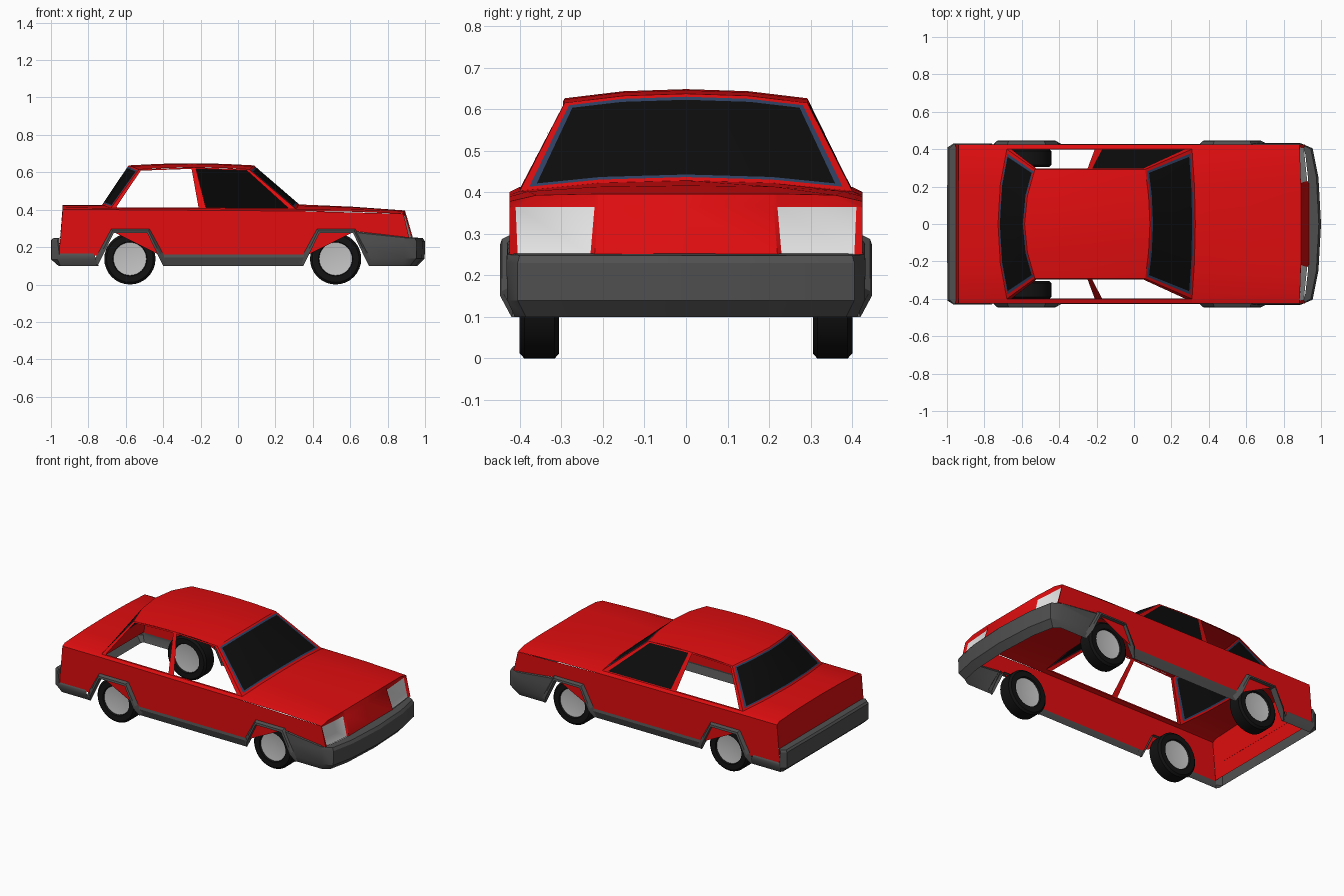
import bpy, bmesh, math
from mathutils import Vector

if "Cube" in bpy.data.objects:
    bpy.data.objects.remove(bpy.data.objects["Cube"])


def material(name, color):
    m = bpy.data.materials.new(name)
    m.diffuse_color = (*color, 1)
    m.use_nodes = True
    m.node_tree.nodes["Principled BSDF"].inputs["Base Color"].default_value = m.diffuse_color
    return m


RED = material("red_paint", (0.75, 0.004, 0.005))
GREY = material("grey_plastic", (0.08, 0.08, 0.08))
BLACK = material("black_glass", (0.004, 0.004, 0.004))
BLUE = material("blue_seal", (0.03, 0.055, 0.13))
LAMP = material("lamp_white", (0.8, 0.8, 0.8))
TYRE = material("tyre_black", (0.006, 0.006, 0.006))
HUB = material("hub_silver", (0.55, 0.55, 0.55))


def finish(name, bm, mats, closed=False):
    bmesh.ops.remove_doubles(bm, verts=bm.verts, dist=1e-4)
    bm.normal_update()
    if closed:
        bmesh.ops.recalc_face_normals(bm, faces=bm.faces)
    else:  # open shells: point every face away from the car's long axis
        for f in bm.faces:
            c = f.calc_center_median()
            if f.normal.dot(c - Vector((c.x * 0.8, 0, 0.25))) < 0:
                f.normal_flip()
    me = bpy.data.meshes.new(name)
    bm.to_mesh(me)
    bm.free()
    for m in mats:
        me.materials.append(m)
    me.shade_smooth()
    me.set_sharp_from_angle(angle=math.radians(28))
    ob = bpy.data.objects.new(name, me)
    bpy.context.collection.objects.link(ob)
    return ob


def loft(name, rows, mats, rule=lambda i, j: 0, closed=False):
    """Skin a grid of points; rule gives the material of a cell, None = open."""
    bm = bmesh.new()
    g = [[bm.verts.new(p) for p in r] for r in rows]
    for i in range(len(g) - 1):
        for j in range(len(g[0]) - 1):
            k = rule(i, j)
            if k is not None:
                f = bm.faces.new((g[i][j], g[i][j + 1], g[i + 1][j + 1], g[i + 1][j]))
                f.material_index = k
    return finish(name, bm, mats, closed)


def both(half):
    """Mirror a row that runs from y = 0 outwards."""
    return [(x, -y, z) for x, y, z in reversed(half) if y > 0] + list(half)


def lerp(a, b, t):
    return Vector(a).lerp(Vector(b), t)


# Shared edges of roof, glass and decks (centre outwards)
roof_front = [(0.085, 0, 0.637), (0.078, 0.15, 0.632), (0.06, 0.292, 0.615)]
roof_rear = [(-0.585, 0, 0.637), (-0.57, 0.15, 0.632), (-0.53, 0.292, 0.615)]
screen_base = [(0.328, 0, 0.428), (0.323, 0.21, 0.422), (0.31, 0.40, 0.403)]
rear_base = [(-0.727, 0, 0.426), (-0.715, 0.21, 0.422), (-0.68, 0.40, 0.408)]

# Roof, slightly crowned along its length
loft("roof", [both([lerp(a, b, t) + Vector((0, 0, 0.044 * t * (1 - t)))
                    for a, b in zip(roof_rear, roof_front)])
              for t in (0, 0.25, 0.5, 0.75, 1)], [RED])


# Front and rear screens: red frame, blue seal, black glass
def screen(name, top, base):
    def edge(pts, u):
        return lerp(pts[0], pts[1], u * 2) if u < 0.5 else lerp(pts[1], pts[2], u * 2 - 1)
    us, ts = (0, 0.5, 0.91, 0.95, 1), (0, 0.04, 0.07, 0.93, 0.965, 1)
    rows = [both([lerp(edge(base, u), edge(top, u), t) for u in us]) for t in ts]

    def rule(i, j):
        d = min(i, 4 - i, j, 7 - j)
        return min(d, 2)
    loft(name, rows, [RED, BLUE, BLACK], rule)


screen("windscreen", roof_front, screen_base)
screen("rear_screen", roof_rear, rear_base)

# Side window frames; only the left front door has glass
for side, label in ((-1, "right"), (1, "left")):
    us, ts = (0, 0.025, 0.475, 0.515, 0.965, 1), (0, 0.025, 0.965, 1)
    rows = []
    for t in ts:
        r = []
        for u in us:
            p = lerp(lerp(rear_base[2], screen_base[2], u), lerp(roof_rear[2], roof_front[2], u), t)
            p.z += 0.044 * u * (1 - u) * t
            r.append((p.x, side * p.y, p.z))
        rows.append(r)

    def pane(i, j):
        if i == 1 and j == 1:
            return None
        if i == 1 and j == 3:
            return 1 if side > 0 else None
        return 0
    loft("side_window_frame_" + label, rows, [RED, BLACK], pane)

    # Ledge under the windows
    loft("window_ledge_" + label,
         [[(-0.68, side * 0.40, 0.408), (0.31, side * 0.40, 0.403)],
          [(-0.68, side * 0.425, 0.40), (0.31, side * 0.425, 0.393)]], [RED])

# Bonnet, boot lid and tail panel
nose_top = [(0.892, 0, 0.396), (0.892, 0.22, 0.396), (0.888, 0.36, 0.393), (0.885, 0.425, 0.378)]
tail_top = [(-0.937, 0, 0.425), (-0.937, 0.21, 0.422), (-0.937, 0.40, 0.413), (-0.937, 0.425, 0.40)]
bonnet_rear = screen_base + [(0.31, 0.425, 0.393)]
boot_front = rear_base + [(-0.68, 0.425, 0.40)]
loft("bonnet", [both(bonnet_rear),
                both([lerp(a, b, 0.5) + Vector((0, 0, 0.004)) for a, b in zip(bonnet_rear, nose_top)]),
                both(nose_top)], [RED])
loft("boot_lid", [both(boot_front), both(tail_top)], [RED])
loft("tail_panel", [both(tail_top), both([(-0.958, p[1], 0.16) for p in tail_top])], [RED])

# Nose with grille panel and inset headlights
nose_mid = [(0.902, 0, 0.365), (0.902, 0.21, 0.365), (0.893, 0.22, 0.365), (0.878, 0.41, 0.365), (0.888, 0.425, 0.365)]
nose_low = [(0.935, 0, 0.25), (0.935, 0.22, 0.25), (0.926, 0.23, 0.25), (0.908, 0.405, 0.25), (0.915, 0.425, 0.25)]
nose_lip = [(0.892, 0, 0.396), (0.892, 0.21, 0.396), (0.892, 0.22, 0.396), (0.888, 0.36, 0.393), (0.885, 0.425, 0.378)]
loft("nose", [both(nose_lip), both(nose_mid), both(nose_low)], [RED, LAMP],
     lambda i, j: 1 if i == 1 and j in (1, 6) else 0)

# Body sides with wheel arch cut-outs, sills and arch flares
ARCHES = ((-0.575, "rear"), (0.525, "front"))
for side, label in ((-1, "right"), (1, "left")):
    outline = [(-0.937, 0.40), (-0.958, 0.155)]
    for cx, _ in ARCHES:
        outline += [(cx - 0.16, 0.155), (cx - 0.1, 0.285), (cx + 0.1, 0.285)]
        if cx < 0:
            outline.append((cx + 0.16, 0.155))
    outline += [(0.915, 0.25), (0.885, 0.378), (0.31, 0.393), (-0.68, 0.40)]
    bm = bmesh.new()
    bm.faces.new([bm.verts.new((x, side * 0.425, z)) for x, z in outline])
    bmesh.ops.triangulate(bm, faces=bm.faces)
    finish("body_side_" + label, bm, [RED])

    loft("sill_" + label, [[(-0.43, side * 0.425, 0.16), (0.38, side * 0.425, 0.16)],
                           [(-0.42, side * 0.428, 0.145), (0.37, side * 0.428, 0.145)],
                           [(-0.40, side * 0.412, 0.10), (0.35, side * 0.412, 0.10)]], [GREY])

    for cx, end in ARCHES:
        path = [(-0.175, 0.10, 0.42), (-0.15, 0.15, 0.447), (-0.09, 0.275, 0.447),
                (0.09, 0.275, 0.447), (0.15, 0.15, 0.447), (0.175, 0.10, 0.42)]
        inner = [(cx + x, side * 0.405, z) for x, z, y in path]
        edge = [(cx + x, side * y, z) for x, z, y in path]
        rim = [(cx + x * 1.06, side * (y - 0.004), z + 0.012) for x, z, y in path]
        outer = [(cx + x * 1.14, side * min(y, 0.425), z + 0.021) for x, z, y in path]
        loft(f"arch_flare_{end}_{label}", [inner, edge, rim, outer], [GREY])

# Front bumper, wrapped around the nose back to the arches
loft("front_bumper", [
    both([(0.935, 0, 0.252), (0.93, 0.25, 0.252), (0.915, 0.38, 0.252), (0.885, 0.425, 0.255), (0.62, 0.425, 0.285)]),
    both([(0.988, 0, 0.248), (0.975, 0.25, 0.248), (0.945, 0.40, 0.248), (0.89, 0.43, 0.25), (0.625, 0.43, 0.278)]),
    both([(1.0, 0, 0.23), (0.986, 0.25, 0.23), (0.955, 0.405, 0.23), (0.89, 0.432, 0.23), (0.65, 0.432, 0.22)]),
    both([(0.998, 0, 0.14), (0.984, 0.25, 0.14), (0.953, 0.405, 0.14), (0.89, 0.43, 0.14), (0.685, 0.43, 0.14)]),
    both([(0.96, 0, 0.10), (0.948, 0.25, 0.10), (0.92, 0.385, 0.10), (0.88, 0.412, 0.10), (0.70, 0.412, 0.10)])], [GREY])

# Rear bumper with low side extensions
loft("rear_bumper", [
    both([(-0.95, 0, 0.25), (-0.95, 0.40, 0.25), (-0.955, 0.425, 0.25), (-0.955, 0.425, 0.165), (-0.77, 0.425, 0.165)]),
    both([(-0.99, 0, 0.247), (-0.988, 0.405, 0.247), (-0.962, 0.428, 0.247), (-0.955, 0.428, 0.16), (-0.77, 0.428, 0.16)]),
    both([(-1.0, 0, 0.235), (-0.997, 0.41, 0.235), (-0.965, 0.43, 0.235), (-0.955, 0.43, 0.155), (-0.765, 0.43, 0.155)]),
    both([(-1.0, 0, 0.135), (-0.997, 0.41, 0.135), (-0.965, 0.43, 0.135), (-0.955, 0.43, 0.135), (-0.76, 0.43, 0.135)]),
    both([(-0.96, 0, 0.10), (-0.96, 0.395, 0.10), (-0.95, 0.412, 0.10), (-0.94, 0.412, 0.10), (-0.745, 0.412, 0.10)])], [GREY])

# Wheels: lathed tyre with dished hub on both faces
PROFILE = [(0.0, 0.33), (0.088, 0.315), (0.092, 0.305), (0.125, 0.305), (0.137, 0.316),
           (0.137, 0.389), (0.125, 0.40), (0.092, 0.40), (0.088, 0.39), (0.0, 0.375)]
for cx, end in ARCHES:
    for side, label in ((-1, "right"), (1, "left")):
        rows = [[(cx - 0.003 + r * math.cos(a), side * y, 0.137 + r * math.sin(a))
                 for a in [math.tau * k / 32 for k in range(33)]] for r, y in PROFILE[1:-1]]
        ob = loft(f"wheel_{end}_{label}", rows, [TYRE, HUB])
        bm = bmesh.new()
        bm.from_mesh(ob.data)
        # Hub discs close both open ends
        rims = [e for e in bm.edges if e.is_boundary]
        for f in bmesh.ops.holes_fill(bm, edges=rims, sides=0)["faces"]:
            f.material_index = 1
            depth = 0.012 if abs(f.calc_center_median().y) < 0.35 else -0.012
            tip = bmesh.ops.poke(bm, faces=[f])["verts"][0]
            tip.co.y += side * depth
        bmesh.ops.recalc_face_normals(bm, faces=bm.faces)
        bm.to_mesh(ob.data)
        bm.free()
        ob.data.shade_smooth()
        ob.data.set_sharp_from_angle(angle=math.radians(28))
